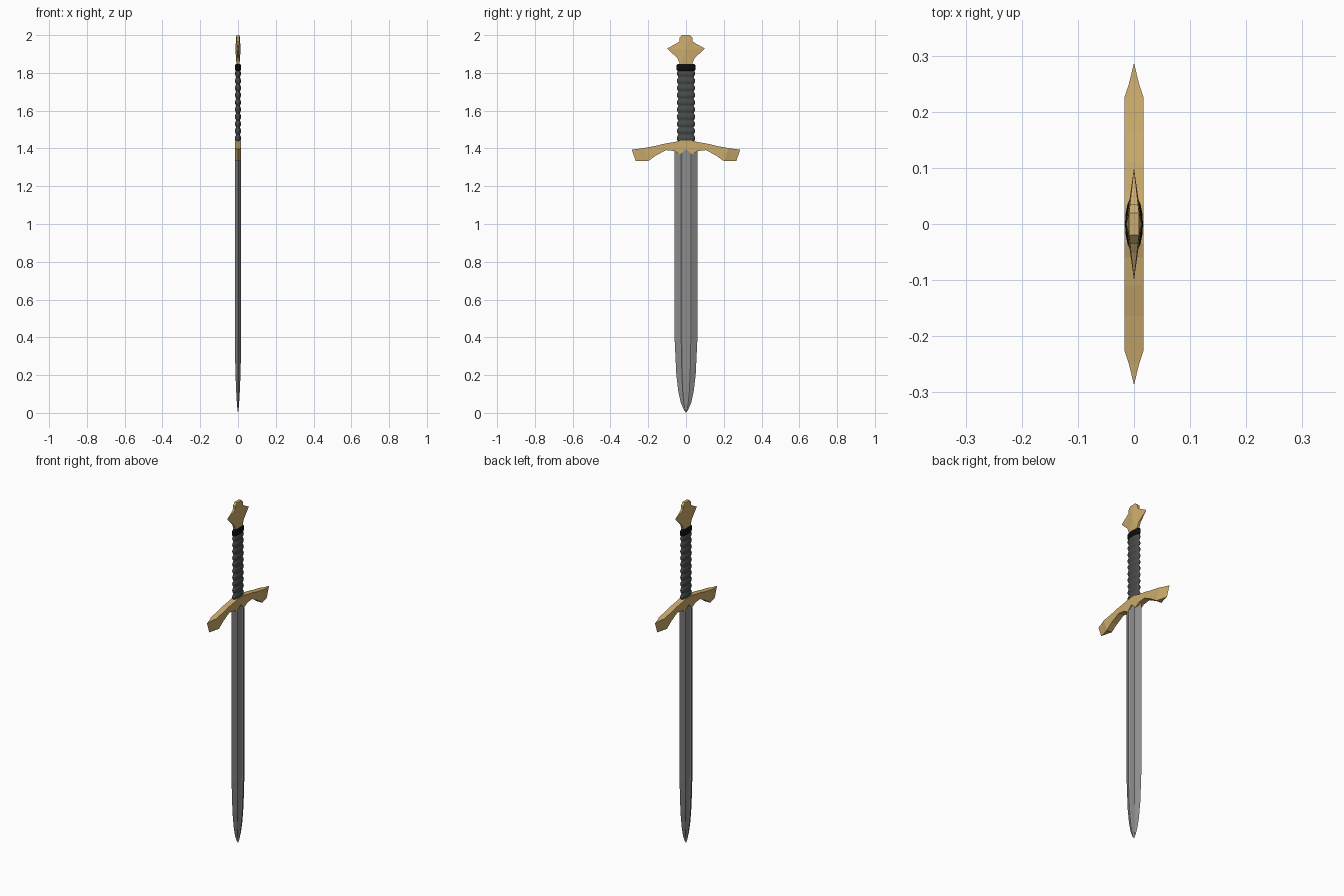
import bpy, bmesh, math

if "Cube" in bpy.data.objects:
    bpy.data.objects.remove(bpy.data.objects["Cube"])


def material(name, rgb):
    m = bpy.data.materials.new(name)
    m.diffuse_color = (*rgb, 1)
    m.use_nodes = True
    m.node_tree.nodes["Principled BSDF"].inputs["Base Color"].default_value = m.diffuse_color
    return m


GOLD = material("gold", (0.60, 0.41, 0.15))
STEEL = material("steel", (0.27, 0.27, 0.27))
LEATHER = material("dark_leather", (0.065, 0.07, 0.07))
BLACK = material("black", (0.004, 0.004, 0.004))


def finish(bm, name, mat, smooth=False):
    bmesh.ops.remove_doubles(bm, verts=bm.verts, dist=1e-5)
    bmesh.ops.dissolve_degenerate(bm, edges=bm.edges, dist=1e-5)
    bmesh.ops.recalc_face_normals(bm, faces=bm.faces)
    me = bpy.data.meshes.new(name)
    bm.to_mesh(me)
    bm.free()
    me.materials.append(mat)
    for p in me.polygons:
        p.use_smooth = smooth
    ob = bpy.data.objects.new(name, me)
    bpy.context.collection.objects.link(ob)
    return ob


def loft(name, rings, mat, smooth=False):
    """Skin a list of equal-length point rings and cap both ends."""
    bm = bmesh.new()
    vr = [[bm.verts.new(p) for p in r] for r in rings]
    n = len(rings[0])
    for a, b in zip(vr, vr[1:]):
        for i in range(n):
            j = (i + 1) % n
            bm.faces.new((a[i], a[j], b[j], b[i]))
    bm.faces.new(vr[0])
    bm.faces.new(vr[-1])
    return finish(bm, name, mat, smooth)


# Blade: sharp edges, raised ridges and a shallow central fuller
half = [(0.0, 0.061), (0.0155, 0.032), (0.017, 0.026), (0.012, 0.018)]
section = half + [(x, -y) for x, y in reversed(half)]
section += [(-x, y) for x, y in reversed(section[1:-1])]
levels = [(0.0, 0.0, 0.0), (0.02, 0.22, 0.2), (0.055, 0.46, 0.36), (0.11, 0.66, 0.55),
          (0.2, 0.84, 0.78), (0.38, 0.98, 1), (0.5, 1, 1), (1.4, 1, 1)]
loft("blade", [[(x * sx, y * sy, z) for x, y in section] for z, sy, sx in levels], STEEL)

# Crossguard: drooping arms that end in vertical knife edges
# (y top, z top, y bottom, z bottom, half thickness)
arm = [(0.0, 1.441, 0.0, 1.398, 0.0172), (0.035, 1.441, 0.032, 1.368, 0.0172),
       (0.06, 1.434, 0.06, 1.386, 0.0172), (0.11, 1.426, 0.105, 1.391, 0.0172),
       (0.164, 1.413, 0.16, 1.362, 0.0172), (0.225, 1.402, 0.2, 1.333, 0.0172),
       (0.25, 1.398, 0.23, 1.333, 0.009), (0.287, 1.394, 0.266, 1.333, 0.0)]
stations = [(-a, b, -c, d, h) for a, b, c, d, h in arm[:0:-1]] + arm
loft("crossguard", [[(h, yt, zt), (-h, yt, zt), (-h, yb, zb), (h, yb, zb)]
                    for yt, zt, yb, zb, h in stations], GOLD)


def oval(rx, ry, z, n=16):
    return [(rx * math.cos(math.tau * i / n), ry * math.sin(math.tau * i / n), z)
            for i in range(n)]


# Grip: stacked oval wraps
Z0, Z1, COUNT = 1.435, 1.815, 10
rings = []
for i in range(COUNT):
    for k in range(6):
        s = math.sin(math.pi * k / 6)
        rings.append(oval(0.010 + 0.006 * s, 0.040 + 0.0085 * s,
                          Z0 + (Z1 - Z0) * (i + k / 6) / COUNT))
rings.append(oval(0.010, 0.040, Z1))
loft("grip", rings, LEATHER, True)

# Collar at the top of the grip
loft("collar", [oval(0.012, 0.045, 1.81), oval(0.016, 0.051, 1.818),
                oval(0.016, 0.051, 1.838), oval(0.012, 0.045, 1.846)], BLACK)

# Pommel: pointed outline, thin at the side tips, ridged in the middle
side = [(0.03, 1.84), (0.045, 1.878), (0.1, 1.929), (0.052, 1.955),
        (0.035, 1.967), (0.035, 1.985), (0.02, 2.0)]
outline = side + [(-y, z) for y, z in reversed(side)]
bm = bmesh.new()
loops = []
for s in (1, -1):
    rim = [bm.verts.new((s * 0.011 * (1 - abs(y) / 0.1), y, z)) for y, z in outline]
    mid = bm.verts.new((s * 0.014, 0, 1.925))
    for i in range(len(rim)):
        bm.faces.new((mid, rim[i], rim[(i + 1) % len(rim)]))
    loops.append(rim)
n = len(outline)
for i in range(n):
    j = (i + 1) % n
    bm.faces.new((loops[0][i], loops[0][j], loops[1][j], loops[1][i]))
finish(bm, "pommel", GOLD)
